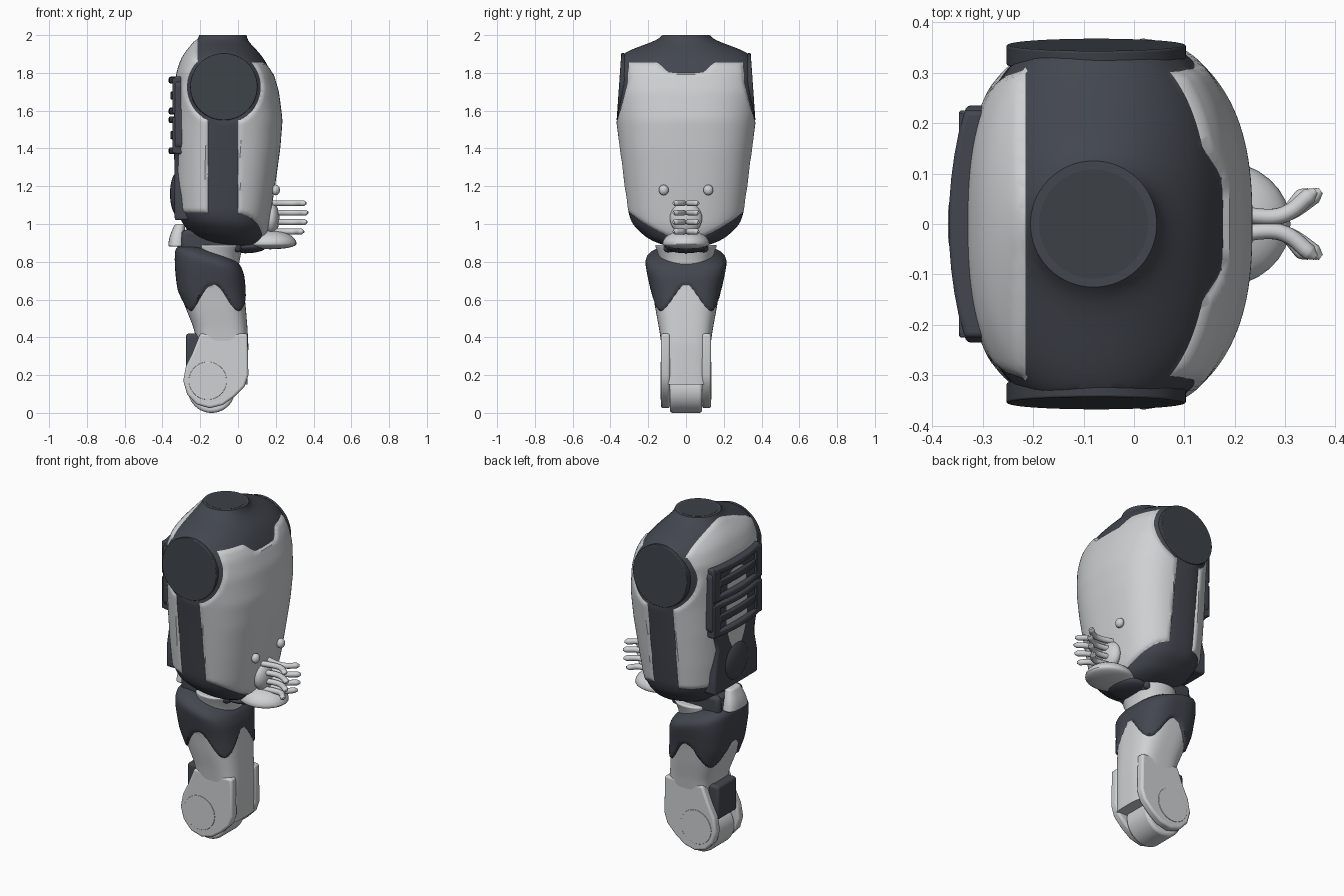
import bpy, bmesh, math
from mathutils import Vector, Matrix

if "Cube" in bpy.data.objects:
    bpy.data.objects.remove(bpy.data.objects["Cube"])

def material(name, rgb):
    m = bpy.data.materials.new(name)
    m.use_nodes = True
    m.diffuse_color = (*rgb, 1)
    m.node_tree.nodes["Principled BSDF"].inputs["Base Color"].default_value = (*rgb, 1)
    return m

LIGHT = material("pale shell", (0.62, 0.64, 0.65))
DARK = material("charcoal frame", (0.055, 0.062, 0.078))
CAP = material("socket grey", (0.045, 0.053, 0.064))

def add(name, data, *mats):
    ob = bpy.data.objects.new(name, data)
    bpy.context.collection.objects.link(ob)
    for m in mats:
        data.materials.append(m)
    bpy.ops.object.select_all(action="DESELECT")
    ob.select_set(True)
    bpy.context.view_layer.objects.active = ob
    return ob

def build(name, bm, *mats, bevel=0):
    bmesh.ops.recalc_face_normals(bm, faces=bm.faces)
    me = bpy.data.meshes.new(name)
    bm.to_mesh(me)
    bm.free()
    ob = add(name, me, *mats)
    if bevel:
        mod = ob.modifiers.new("soft edges", "BEVEL")
        mod.width, mod.segments, mod.limit_method = bevel, 3, "ANGLE"
    bpy.ops.object.shade_smooth_by_angle(angle=math.radians(35))

def loft(keys, rows, count=96):
    """Stack superellipse rings; a key is z, back x, front x, half width, power, tilt."""
    z0, z1 = keys[0][0], keys[-1][0]
    rings = []
    for r in range(rows + 1):
        z = z0 + (z1 - z0) * r / rows
        a, b = next((p, q) for p, q in zip(keys, keys[1:]) if z <= q[0] + 1e-6)
        t = (z - a[0]) / (b[0] - a[0])
        rings.append([u + (v - u) * t for u, v in zip(a, b)])
    for _ in range(3):
        soft = [[(u + 2 * v + w) / 4 for u, v, w in zip(*trio)]
                for trio in zip(rings, rings[1:], rings[2:])]
        rings = [rings[0], *soft, rings[-1]]
    bm, loops = bmesh.new(), []
    for z, xb, xf, hy, power, tilt in rings:
        loops.append([])
        for i in range(count):
            t = math.tau * (i + 0.5) / count
            c, s = math.cos(t), math.sin(t)
            dx = (xf - xb) / 2 * math.copysign(abs(c) ** (2 / power), c)
            y = hy * math.copysign(abs(s) ** (2 / power), s)
            loops[-1].append(bm.verts.new(((xb + xf) / 2 + dx, y, z + tilt * dx)))
    for a, b in zip(loops, loops[1:]):
        for i in range(count):
            j = (i + 1) % count
            bm.faces.new((a[i], a[j], b[j], b[i]))
    bm.faces.new(loops[0])
    bm.faces.new(loops[-1])
    return bm

def raise_panels(bm, field, height):
    """Cut the surface where field is zero, paint the positive side and lift it."""
    value = {v: field(v.co) for v in bm.verts}
    cuts = set()
    for e in list(bm.edges):
        a, b = e.verts
        if value[a] * value[b] < 0:
            t = value[a] / (value[a] - value[b])
            cuts.add(bmesh.utils.edge_split(e, a, min(max(t, 0.02), 0.98))[1])
    for f in list(bm.faces):
        pair = [v for v in f.verts if v in cuts]
        if len(pair) == 2:
            bmesh.utils.face_split(f, *pair)
    for f in bm.faces:
        f.material_index = int(field(f.calc_center_median()) > 0)
    bmesh.ops.recalc_face_normals(bm, faces=bm.faces)
    bm.normal_update()
    moves = [(v, v.normal * height * min(max(field(v.co) / 0.01, 0), 1)) for v in bm.verts]
    for v, d in moves:
        v.co += d

def ball(name, mat, centre, radii, flat=1):
    bm = bmesh.new()
    bmesh.ops.create_uvsphere(bm, u_segments=32, v_segments=16, radius=1)
    for v in bm.verts:
        v.co.z *= flat if v.co.z < 0 else 1
        v.co = Vector(centre) + Matrix.Diagonal(radii) @ v.co
    build(name, bm, mat)

def drum(name, mat, centre, axis, radius, depth, bevel=0.004):
    bm = bmesh.new()
    turn = Vector(axis).to_track_quat("Z", "Y").to_matrix().to_4x4()
    bmesh.ops.create_cone(bm, cap_ends=True, segments=64, radius1=radius, radius2=radius,
                          depth=depth, matrix=Matrix.Translation(centre) @ turn)
    build(name, bm, mat, bevel=bevel)

def box(name, mat, xs, ys, zs, bevel=0.01, bulge=0):
    bm = bmesh.new()
    bmesh.ops.create_cube(bm, size=1)
    along = [e for e in bm.edges if abs(e.verts[0].co.y - e.verts[1].co.y) > 0.5]
    bmesh.ops.subdivide_edges(bm, edges=along, cuts=9)
    for v in bm.verts:
        v.co = [(a + b) / 2 + c * (b - a) for (a, b), c in zip((xs, ys, zs), v.co)]
        v.co.x += bulge * v.co.y ** 2
    build(name, bm, mat, bevel=bevel)

def prism(name, mat, points, shift, bevel):
    bm = bmesh.new()
    face = bm.faces.new([bm.verts.new(p) for p in points])
    top = bmesh.ops.extrude_face_region(bm, geom=[face])["geom"]
    bmesh.ops.translate(bm, vec=shift, verts=[g for g in top if isinstance(g, bmesh.types.BMVert)])
    build(name, bm, mat, bevel=bevel)

# Torso: dark core with raised chest and back shells
def ramp(v, lo, hi):
    t = min(max((v - lo) / (hi - lo), 0), 1)
    return t * t * (3 - 2 * t)

def torso_field(p):
    a = abs(p.y)
    clear = math.hypot(p.x + 0.075, p.z - 1.725) - 0.195 if a > 0.17 else 1
    top = 1.8 + 0.055 * ramp(a, 0.08, 0.16)
    bottom = 0.91 + 0.15 * min(a / 0.3, 1) ** 1.5
    chest = min(p.x, clear, top - p.z, p.z - bottom)
    back = min(-0.16 - 0.055 * ramp(p.z, 1.55, 1.85) - p.x, clear, p.z - 1.06)
    return max(chest, back)

bm = loft([(0.89, -0.2, 0.07, 0.11, 2.2, -0.12), (0.92, -0.25, 0.125, 0.2, 2.3, -0.12),
           (1.0, -0.3, 0.155, 0.285, 2.5, -0.06), (1.06, -0.315, 0.165, 0.305, 2.6, 0),
           (1.2, -0.325, 0.187, 0.322, 2.6, 0), (1.4, -0.33, 0.215, 0.345, 2.6, 0),
           (1.55, -0.33, 0.227, 0.365, 2.5, 0), (1.7, -0.328, 0.208, 0.385, 2.5, 0),
           (1.8, -0.318, 0.178, 0.385, 2.5, 0), (1.87, -0.295, 0.14, 0.365, 2.3, 0),
           (1.91, -0.27, 0.11, 0.325, 2, 0), (1.95, -0.235, 0.07, 0.22, 2, 0),
           (1.98, -0.21, 0.045, 0.13, 2, 0), (2.0, -0.205, 0.045, 0.125, 2, 0)], 84, 128)
for v in bm.verts:
    limit = 0.3485 + (1.725 - max(v.co.z, 1.5)) * 0.07
    v.co.y = min(max(v.co.y, -limit), limit)
raise_panels(bm, torso_field, 0.009)
build("torso", bm, DARK, LIGHT)
drum("neck_socket", CAP, (-0.08, 0, 1.996), (0, 0, 1), 0.108, 0.01, 0)

# Back panel with two louvred vents and a lower hood
half = [(0.2, 1.78), (0.235, 1.74), (0.235, 1.42), (0.19, 1.36), (0.17, 1.28), (0.2, 1.15), (0.2, 1.02)]
outline = [(-0.335, y, z) for y, z in half] + [(-0.335, -y, z) for y, z in reversed(half)]
prism("back_panel", DARK, outline, (0.1, 0, 0), 0.012)
for n, z in (("upper", 1.68), ("lower", 1.47)):
    for end, s in (("first", 1), ("second", -1)):
        rail, post = z + s * 0.082, s * 0.195
        box(f"{n}_vent_{end}_rail", DARK, (-0.367, -0.31), (-0.225, 0.225),
            (rail - 0.018, rail + 0.018), bulge=0.6)
        box(f"{n}_vent_{end}_post", DARK, (-0.347, -0.29), (post - 0.03, post + 0.03),
            (z - 0.095, z + 0.095))
    box(f"{n}_vent_slat", CAP, (-0.358, -0.31), (-0.18, 0.18), (z - 0.022, z + 0.022), 0.008, 0.5)
ball("back_hood", DARK, (-0.315, 0, 1.16), (0.045, 0.12, 0.12))

# Waist joint and guards
box("waist_block", DARK, (-0.3, 0.02), (-0.12, 0.12), (0.85, 0.97), 0.03)
build("waist_collar", loft([(0.74, -0.25, 0.0, 0.13, 2.2, 0), (0.82, -0.24, 0.01, 0.14, 2.2, 0),
                            (0.89, -0.23, 0.03, 0.165, 2.2, 0)], 10, 64), LIGHT, bevel=0.01)
build("tail_guard", loft([(0.88, -0.37, -0.28, 0.09, 2.6, 0), (0.93, -0.365, -0.28, 0.08, 2.6, 0),
                          (1.0, -0.335, -0.28, 0.05, 2.6, 0)], 8, 48), LIGHT, bevel=0.01)
ball("front_guard", LIGHT, (0.17, 0, 0.895), (0.14, 0.125, 0.072), 0.4)
ball("front_guard_underside", DARK, (0.04, 0, 0.88), (0.11, 0.11, 0.035))

# Leg: pale shin rising in arches into a dark hip saddle
def hip_field(p):
    return p.z - 0.61 - 0.07 * math.cos(4 * math.atan2(p.y, p.x + 0.13))

bm = loft([(0.15, -0.22, 0.05, 0.13, 4, 0), (0.36, -0.215, 0.055, 0.13, 3.6, 0),
           (0.45, -0.235, 0.05, 0.143, 3.2, 0), (0.55, -0.275, 0.042, 0.162, 3, 0),
           (0.65, -0.312, 0.032, 0.178, 3, 0), (0.75, -0.325, 0.024, 0.198, 3, -0.15),
           (0.81, -0.325, 0.012, 0.208, 2.8, -0.3), (0.84, -0.315, 0, 0.18, 2.6, -0.3),
           (0.85, -0.26, -0.04, 0.12, 2.4, -0.3)], 56)
raise_panels(bm, hip_field, 0.01)
build("leg", bm, LIGHT, DARK)

# Knee cheeks around a rounded core, shoulder sockets and thumbs
cheek = [(0.05, 0.42), (0.055, 0.2), (0.035, 0.14), (-0.02, 0.085), (-0.08, 0.042), (-0.15, 0.025),
         (-0.22, 0.045), (-0.27, 0.1), (-0.29, 0.17), (-0.275, 0.25), (-0.24, 0.32), (-0.2, 0.42)]
for side, n in ((1, "back"), (-1, "front")):
    prism(f"{n}_knee_cheek", LIGHT, [(x, side * 0.085, z) for x, z in cheek], (0, side * 0.048, 0), 0.012)
    drum(f"{n}_knee_cap", LIGHT, (-0.16, side * 0.132, 0.17), (0, 1, 0), 0.1, 0.008, 0.002)
    drum(f"{n}_shoulder_socket", CAP, (-0.075, side * 0.335, 1.726), (0, side, 0.07), 0.178, 0.04)
    ball(f"{n}_thumb", LIGHT, (0.2, side * 0.118, 1.18), (0.022, 0.026, 0.028))
drum("knee_core", LIGHT, (-0.14, 0, 0.125), (0, 1, 0), 0.125, 0.172, 0.015)
box("tendon_block", DARK, (-0.275, -0.1), (-0.088, 0.088), (0.22, 0.42), 0.015)

# Round palm with mirrored rows of curved fingers
ball("palm", LIGHT, (0.175, 0, 1.03), (0.045, 0.085, 0.085))
curve = bpy.data.curves.new("fingers", "CURVE")
curve.dimensions, curve.bevel_depth, curve.bevel_resolution = "3D", 0.016, 3
curve.resolution_u, curve.use_fill_caps = 6, True
for side in (-1, 1):
    for k, reach in enumerate((0.335, 0.352, 0.357, 0.347)):
        path = [(0.18, 0.03, 1), (0.26, 0.014, 1), (0.3, 0.02, 1), (reach, 0.056, 1),
                (reach + 0.013, 0.066, 0.4)]
        spline = curve.splines.new("BEZIER")
        spline.bezier_points.add(len(path) - 1)
        for point, (x, y, size) in zip(spline.bezier_points, path):
            point.co, point.radius = (x, side * y, 0.96 + 0.05 * k), size
            point.handle_left_type = point.handle_right_type = "AUTO"
add("fingers", curve, LIGHT)
bpy.ops.object.convert(target="MESH")
bpy.ops.object.shade_smooth_by_angle(angle=math.radians(50))
